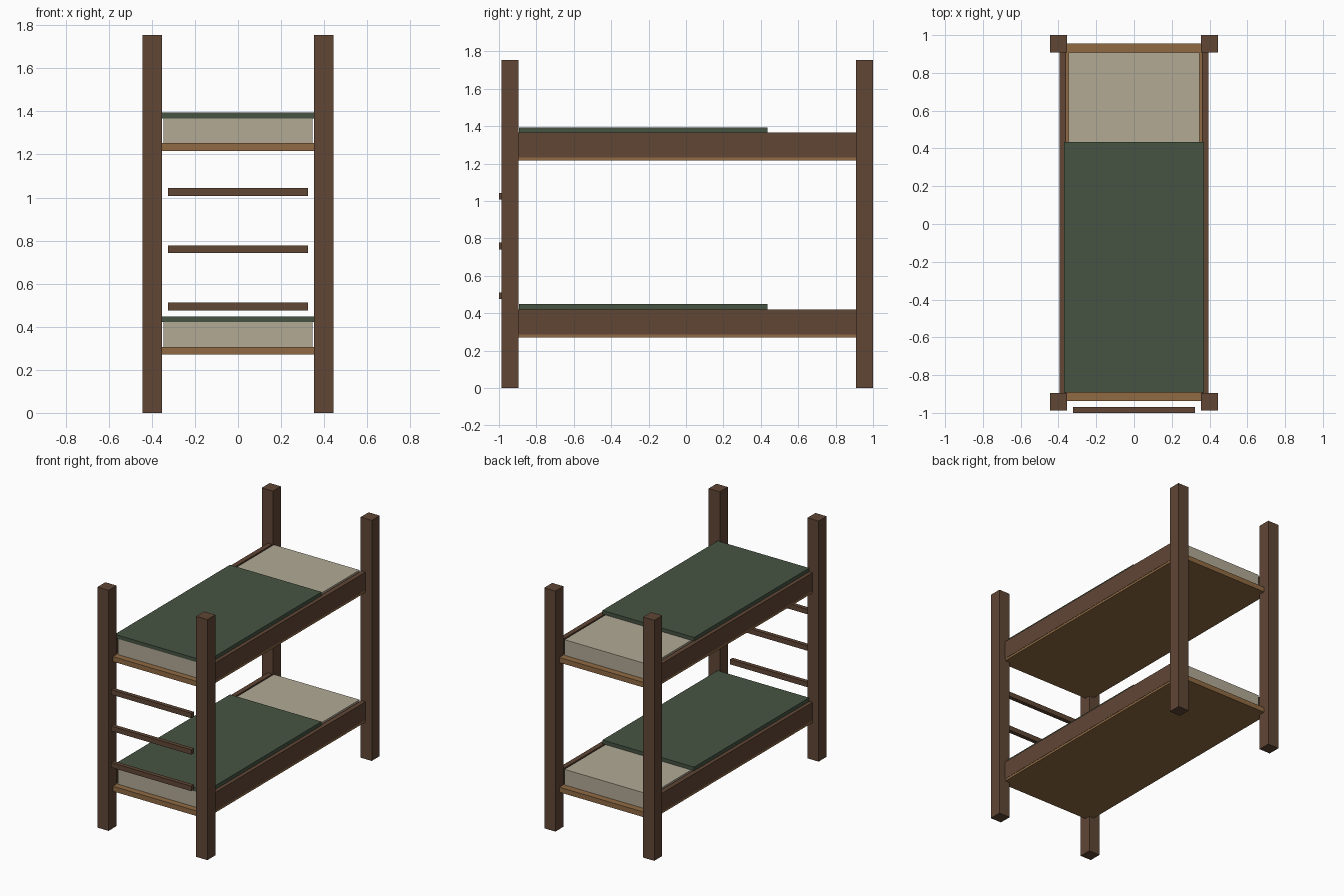
import bpy

if "Cube" in bpy.data.objects:
    bpy.data.objects.remove(bpy.data.objects["Cube"])


def material(name, rgb):
    m = bpy.data.materials.new(name)
    lin = [((c / 255 + 0.055) / 1.055) ** 2.4 for c in rgb]
    m.diffuse_color = (*lin, 1.0)
    m.use_nodes = True
    m.node_tree.nodes["Principled BSDF"].inputs["Base Color"].default_value = m.diffuse_color
    return m


dark_wood = material("dark wood", (96, 70, 53))
light_wood = material("light wood", (144, 107, 67))
linen = material("linen", (178, 170, 149))
green_cloth = material("green cloth", (70, 84, 66))


def box(name, x, y, z, mat):
    """Box spanning the (low, high) pair given for each axis."""
    spans = (x, y, z)
    bpy.ops.mesh.primitive_cube_add(size=1, location=[(a + b) / 2 for a, b in spans])
    ob = bpy.context.object
    ob.name = name
    ob.scale = [b - a for a, b in spans]
    bpy.ops.object.transform_apply(location=False, rotation=False, scale=True)
    ob.data.materials.append(mat)
    return ob


def side_span(side, inner, outer):
    return tuple(sorted((side * inner, side * outer)))


# corner posts
for side, s in (("left", -1), ("right", 1)):
    for end, y in (("front", (-0.987, -0.895)), ("back", (0.908, 1.0))):
        box(f"{end}_{side}_post", side_span(s, 0.354, 0.444), y, (0, 1.755), dark_wood)

# two bunks: slab, side rails, mattress and blanket
for level, z in (("lower", 0.27), ("upper", 1.216)):
    box(f"{level}_base", (-0.393, 0.393), (-0.937, 0.955), (z, z + 0.037), light_wood)
    for side, s in (("left", -1), ("right", 1)):
        box(f"{level}_{side}_rail", side_span(s, 0.36, 0.395), (-0.935, 0.953),
            (z + 0.016, z + 0.149), dark_wood)
    box(f"{level}_mattress", (-0.346, 0.346), (-0.892, 0.907), (z + 0.037, z + 0.151), linen)
    box(f"{level}_blanket", (-0.37, 0.37), (-0.892, 0.435), (z + 0.151, z + 0.178), green_cloth)

# ladder rungs
for i in range(3):
    z = 0.476 + i * 0.266
    box(f"ladder_rung_{i + 1}", (-0.324, 0.324), (-1.0, -0.97), (z, z + 0.036), dark_wood)
